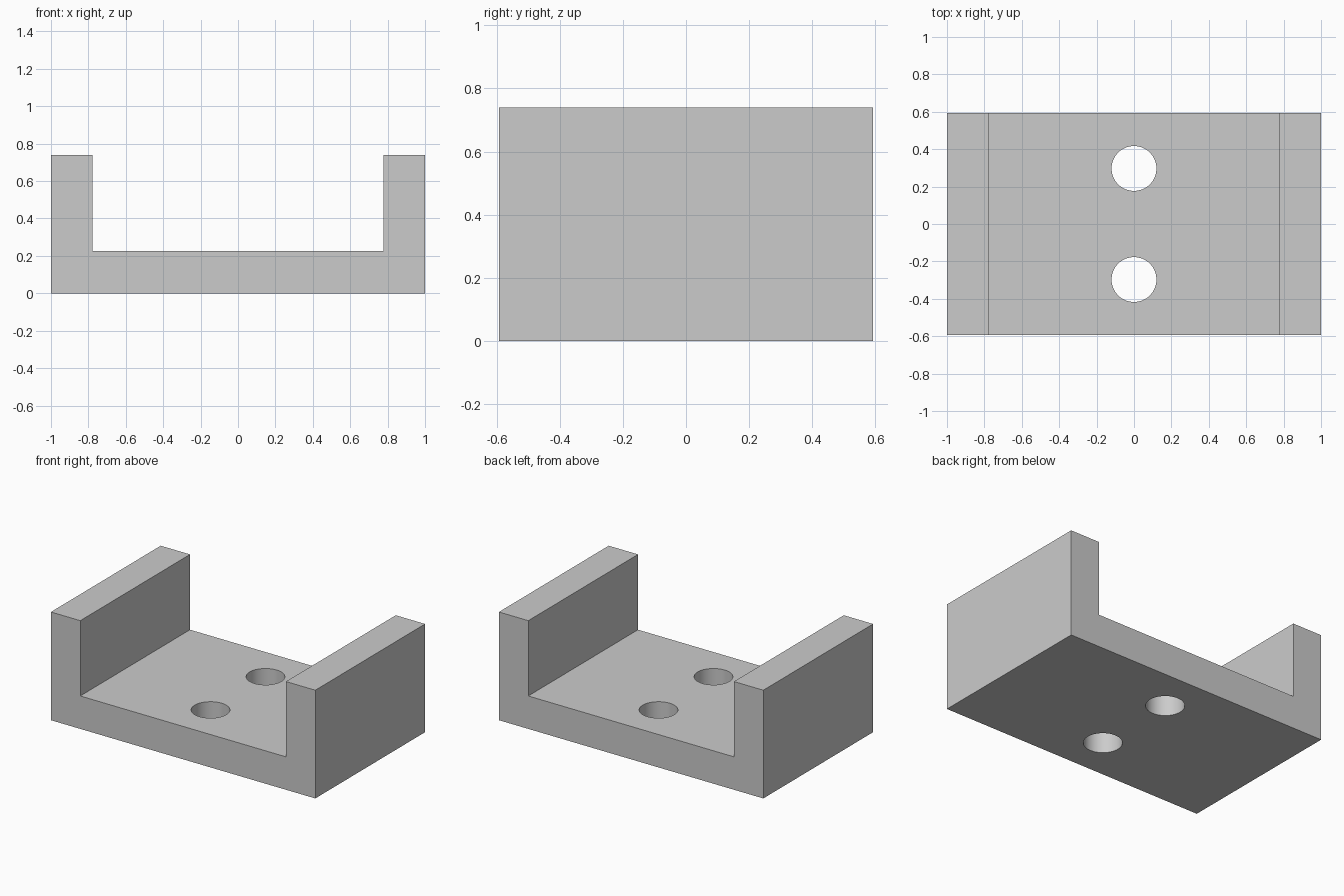
import bpy
import bmesh
import math

cube = bpy.data.objects.get("Cube")
if cube:
    bpy.data.objects.remove(cube, do_unlink=True)

HALF_DEPTH = 0.593
HEIGHT = 0.74
FLOOR = 0.225
INNER = 0.778
HOLE_RADIUS = 0.12
HOLE_Y = 0.297

# Single plain grey
grey = bpy.data.materials.new("light_grey")
grey.use_nodes = True
colour = (0.6, 0.6, 0.6, 1)
grey.diffuse_color = colour
grey.node_tree.nodes["Principled BSDF"].inputs["Base Color"].default_value = colour


def add_object(name, bm):
    bmesh.ops.recalc_face_normals(bm, faces=bm.faces)
    mesh = bpy.data.meshes.new(name)
    bm.to_mesh(mesh)
    bm.free()
    obj = bpy.data.objects.new(name, mesh)
    bpy.context.collection.objects.link(obj)
    mesh.materials.append(grey)
    return obj


# Channel bracket: U profile swept front to back
half = [(1, 0), (1, HEIGHT), (INNER, HEIGHT), (INNER, FLOOR)]
profile = half + [(-x, z) for x, z in reversed(half)]
bm = bmesh.new()
face = bm.faces.new([bm.verts.new((x, -HALF_DEPTH, z)) for x, z in profile])
swept = bmesh.ops.extrude_face_region(bm, geom=[face])["geom"]
bmesh.ops.translate(bm, vec=(0, 2 * HALF_DEPTH, 0),
                    verts=[v for v in swept if isinstance(v, bmesh.types.BMVert)])
bracket = add_object("channel_bracket", bm)

# Two screw holes through the floor
bm = bmesh.new()
for y in (-HOLE_Y, HOLE_Y):
    hole = bmesh.ops.create_cone(bm, cap_ends=True, segments=64, radius1=HOLE_RADIUS,
                                 radius2=HOLE_RADIUS, depth=1)["verts"]
    bmesh.ops.translate(bm, vec=(0, y, 0), verts=hole)
cutter = add_object("hole_cutter", bm)

cut = bracket.modifiers.new("screw_holes", "BOOLEAN")
cut.operation = "DIFFERENCE"
cut.solver = "EXACT"
cut.object = cutter

# Apply the cut, then smooth the hole walls only
for obj in bpy.context.selected_objects:
    obj.select_set(False)
bpy.context.view_layer.objects.active = bracket
bracket.select_set(True)
bpy.ops.object.modifier_apply(modifier=cut.name)
bpy.data.objects.remove(cutter, do_unlink=True)
bpy.ops.object.shade_smooth_by_angle(angle=math.radians(30))
